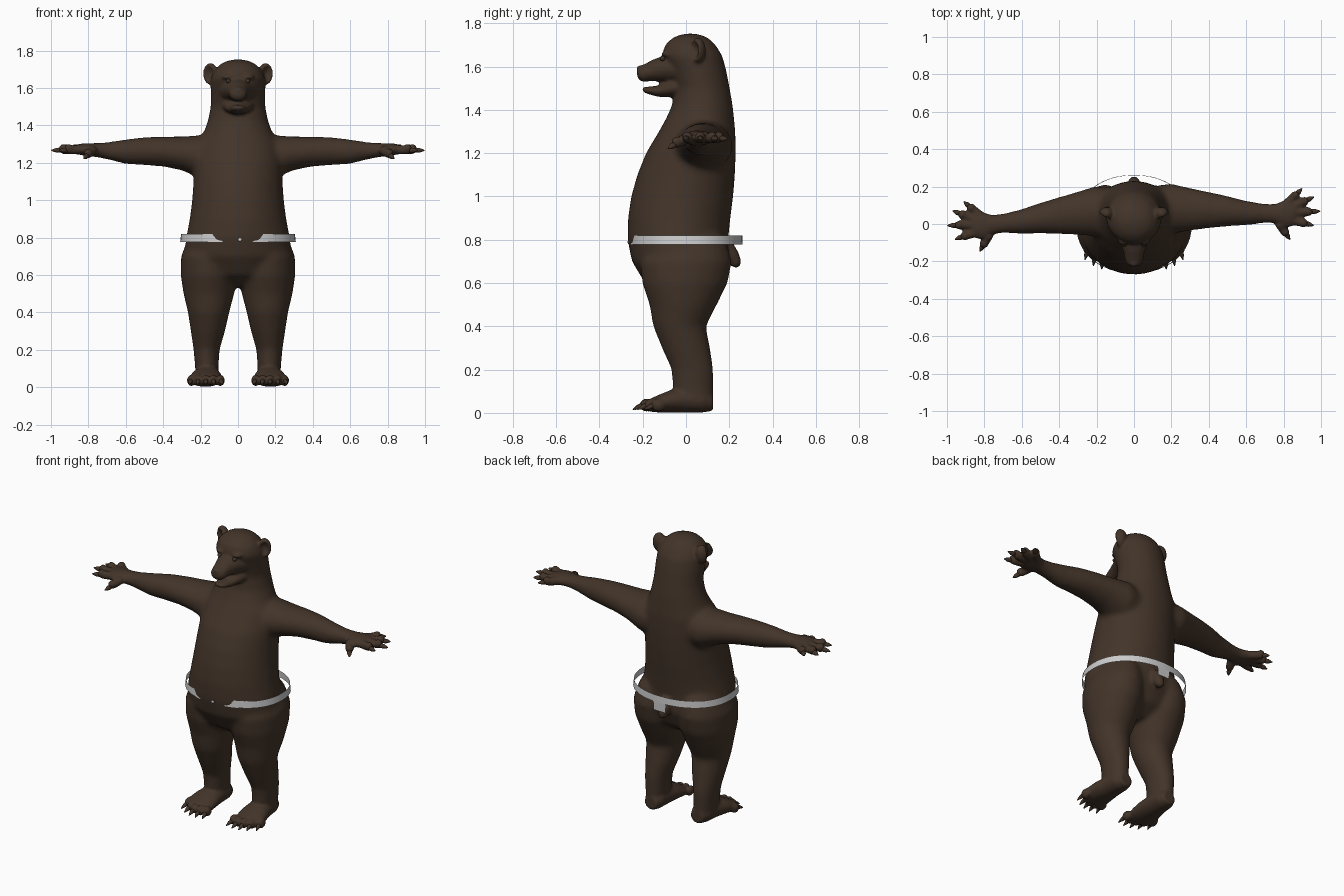
import bpy, bmesh, math
from mathutils import Matrix, Vector

if "Cube" in bpy.data.objects:
    bpy.data.objects.remove(bpy.data.objects["Cube"])

TURN = Matrix.Rotation(math.radians(2.2), 4, 'Z')      # slight twist of the arms
MIRROR = Matrix.Diagonal((-1, 1, 1, 1))
SIDES = (Matrix.Identity(4), MIRROR)
ALONG_X = Matrix(((0, 0, 1, 0), (1, 0, 0, 0), (0, 1, 0, 0), (0, 0, 0, 1)))
ALONG_FRONT = Matrix(((1, 0, 0, 0), (0, 0, -1, 0), (0, 1, 0, 0), (0, 0, 0, 1)))


def loft(bm, sections, mat=Matrix.Identity(4), n=28):
    """Closed skin over ellipses (height, cx, cy, rx, ry)."""
    rings = []
    for h, cx, cy, rx, ry in sections:
        rings.append([bm.verts.new(mat @ Vector((cx + rx * math.cos(2 * math.pi * k / n),
                                                 cy + ry * math.sin(2 * math.pi * k / n), h)))
                      for k in range(n)])
    for a, b in zip(rings, rings[1:]):
        for k in range(n):
            bm.faces.new((a[k], a[(k + 1) % n], b[(k + 1) % n], b[k]))
    bm.faces.new(rings[0][::-1])
    bm.faces.new(rings[-1])


def ball(bm, centre, radii, mat=Matrix.Identity(4), dent=None):
    """Ellipsoid, optionally cupped on the side facing 'dent'."""
    vs = bmesh.ops.create_uvsphere(bm, u_segments=28, v_segments=18, radius=1)['verts']
    for v in vs:
        if dent is not None:
            d = v.co.dot(dent)
            if d > 0.6:
                v.co -= dent * (d - 0.6) * 2.6
        v.co = mat @ (Vector(centre) + v.co * Vector(radii))


def limb(bm, a, b, r1, r2, mat):
    """Round tapered rod with a rounded tip from a to b."""
    a, b = Vector(a), Vector(b)
    m = mat @ Matrix.Translation(a) @ (b - a).to_track_quat('Z', 'Y').to_matrix().to_4x4()
    L = (b - a).length
    loft(bm, [(0, 0, 0, r1, r1), (L * .5, 0, 0, r1 * .92, r1 * .92), (L * .85, 0, 0, r2, r2),
              (L, 0, 0, r2 * .4, r2 * .4)], m, 14)


def make(name, bm, mat=None):
    bmesh.ops.recalc_face_normals(bm, faces=bm.faces[:])
    me = bpy.data.meshes.new(name)
    bm.to_mesh(me)
    bm.free()
    ob = bpy.data.objects.new(name, me)
    bpy.context.collection.objects.link(ob)
    for p in me.polygons:
        p.use_smooth = True
    if mat:
        me.materials.append(mat)
    return ob


def fuse(ob, voxel, rounds):
    r = ob.modifiers.new('fuse', 'REMESH')
    r.mode, r.voxel_size, r.use_smooth_shade = 'VOXEL', voxel, True
    s = ob.modifiers.new('soften', 'SMOOTH')
    s.factor, s.iterations = 0.5, rounds


fur = bpy.data.materials.new('brown_fur')
fur.diffuse_color = (0.055, 0.034, 0.022, 1)
fur.use_nodes = True
fur.node_tree.nodes["Principled BSDF"].inputs["Base Color"].default_value = fur.diffuse_color

# torso, neck and skull: (z, front y, back y, half width)
trunk = [(.54, -.10, .08, .09), (.60, -.19, .16, .22), (.70, -.25, .20, .29), (.80, -.270, .195, .277),
         (.90, -.268, .205, .258), (1.0, -.253, .218, .245), (1.1, -.225, .226, .238),
         (1.2, -.185, .23, .235), (1.3, -.125, .228, .22), (1.36, -.092, .222, .185),
         (1.42, -.065, .216, .162), (1.5, -.055, .202, .146), (1.58, -.08, .187, .147),
         (1.65, -.112, .168, .147), (1.70, -.098, .137, .125), (1.735, -.06, .10, .085),
         (1.752, -.01, .05, .035)]
core = bmesh.new()
loft(core, [(z, 0, (f + b) / 2, w, (b - f) / 2) for z, f, b, w in trunk], n=48)

# legs and arms
leg = [(.88, .13, .03, .06, .08), (.80, .145, .015, .12, .17), (.70, .155, .0, .15, .212),
       (.60, .155, -.005, .152, .198), (.50, .156, -.013, .136, .156), (.40, .157, -.03, .111, .122),
       (.30, .161, .0, .092, .112), (.20, .168, .03, .07, .097), (.10, .167, .033, .062, .095),
       (.03, .165, .035, .066, .095)]
arm = [(.08, .07, 1.22, .12, .12), (.2, .075, 1.232, .135, .115), (.3, .068, 1.25, .115, .09),
       (.4, .06, 1.26, .098, .08), (.5, .05, 1.262, .082, .075), (.6, .036, 1.259, .066, .066),
       (.7, .03, 1.264, .052, .046), (.76, .026, 1.268, .054, .038), (.81, .022, 1.27, .08, .035),
       (.85, .026, 1.272, .076, .03), (.88, .03, 1.272, .05, .02)]
for side in SIDES:
    loft(core, leg, side)
    loft(core, arm, TURN @ side @ ALONG_X)
core_ob = make('core', core)
fuse(core_ob, .013, 9)

# collect the softened core, then add finer features
bm, claws = bmesh.new(), bmesh.new()
bm.from_object(core_ob, bpy.context.evaluated_depsgraph_get())
bpy.data.objects.remove(core_ob)

# muzzle, lower jaw, nose
loft(bm, [(.03, 0, 1.59, .11, .075), (.1, 0, 1.59, .075, .06), (.15, 0, 1.583, .056, .05),
          (.20, 0, 1.568, .047, .039), (.218, 0, 1.567, .036, .028), (.226, 0, 1.57, .02, .014)], ALONG_FRONT)
loft(bm, [(.0, 0, 1.51, .1, .05), (.07, 0, 1.50, .075, .042), (.13, 0, 1.486, .05, .026),
          (.18, 0, 1.49, .038, .016), (.2, 0, 1.494, .022, .01)], ALONG_FRONT)
ball(bm, (0, -.207, 1.588), (.027, .022, .019))

# tail
limb(bm, (0, .18, .77), (0, .243, .675), .04, .026, Matrix.Identity(4))

tips = [(.905, .155), (.967, .108), (.998, .03), (.96, -.045), (.83, -.115)]
roots = [(.82, .075), (.85, .058), (.855, .03), (.84, -.01), (.775, -.025)]
for side in SIDES:
    # ears, brows, eyes
    ball(bm, (.147, .055, 1.675), (.04, .036, .058), side, Vector((.5, -.85, 0)).normalized())
    ball(bm, (.055, -.088, 1.658), (.032, .026, .014), side)
    ball(claws, (.052, -.108, 1.637), (.013, .013, .012), side)
    # fingers with claws
    hand = TURN @ side
    for i, (t, r) in enumerate(zip(tips, roots)):
        drop = .05 if i == 4 else .006
        a, b = Vector((*r, 1.27)), Vector((*t, 1.272 - drop))
        limb(bm, a, a.lerp(b, .72), .026, .02, hand)
        limb(claws, a.lerp(b, .62), b, .014, .006, hand)
        ball(bm, a.lerp(b, .55) + Vector((0, 0, .008)), (.024, .024, .024), hand)
    # feet with toes and claws
    loft(bm, [(-.125, .16, .05, .04, .04), (-.08, .162, .06, .062, .058), (0, .165, .06, .07, .058),
              (.07, .17, .054, .083, .052), (.12, .174, .044, .09, .042), (.16, .172, .036, .08, .032)],
         side @ ALONG_FRONT)
    for i in range(-2, 3):
        x, y = .172 + .039 * i, -.178 + .007 * i * i + .011 * i
        ball(bm, (x, y, .036), (.023, .034, .03), side)
        limb(claws, (x, y - .015, .038), (x + .006 * i, y - .064, .016), .012, .005, side)

body = make('bear_body', bm, fur)
fuse(body, .008, 4)
make('claws_and_eyes', claws, fur)

# belt: thin open band, with a hanging tail flap and a front stud
belt = bmesh.new()
N = 48
low, high = [], []
for k in range(N):
    t = 2 * math.pi * k / N
    c, s = math.cos(t), math.sin(t)
    x, y = (math.copysign(abs(v) ** .92, v) for v in (c, s))
    low.append(belt.verts.new((.309 * x, .262 * y, .777)))
    high.append(belt.verts.new((.304 * x, .26 * y, .82)))
for k in range(N):
    j = (k + 1) % N
    belt.faces.new((low[k], low[j], high[j], high[k]))
make('belt', belt)

flap = bmesh.new()
flap.faces.new([flap.verts.new(p) for p in ((.045, .263, .778), (-.045, .263, .778),
                                            (-.04, .263, .725), (.04, .263, .725))])
make('tail_flap', flap)
stud = bmesh.new()
ball(stud, (.01, -.262, .79), (.011, .008, .011))
make('belt_stud', stud)
